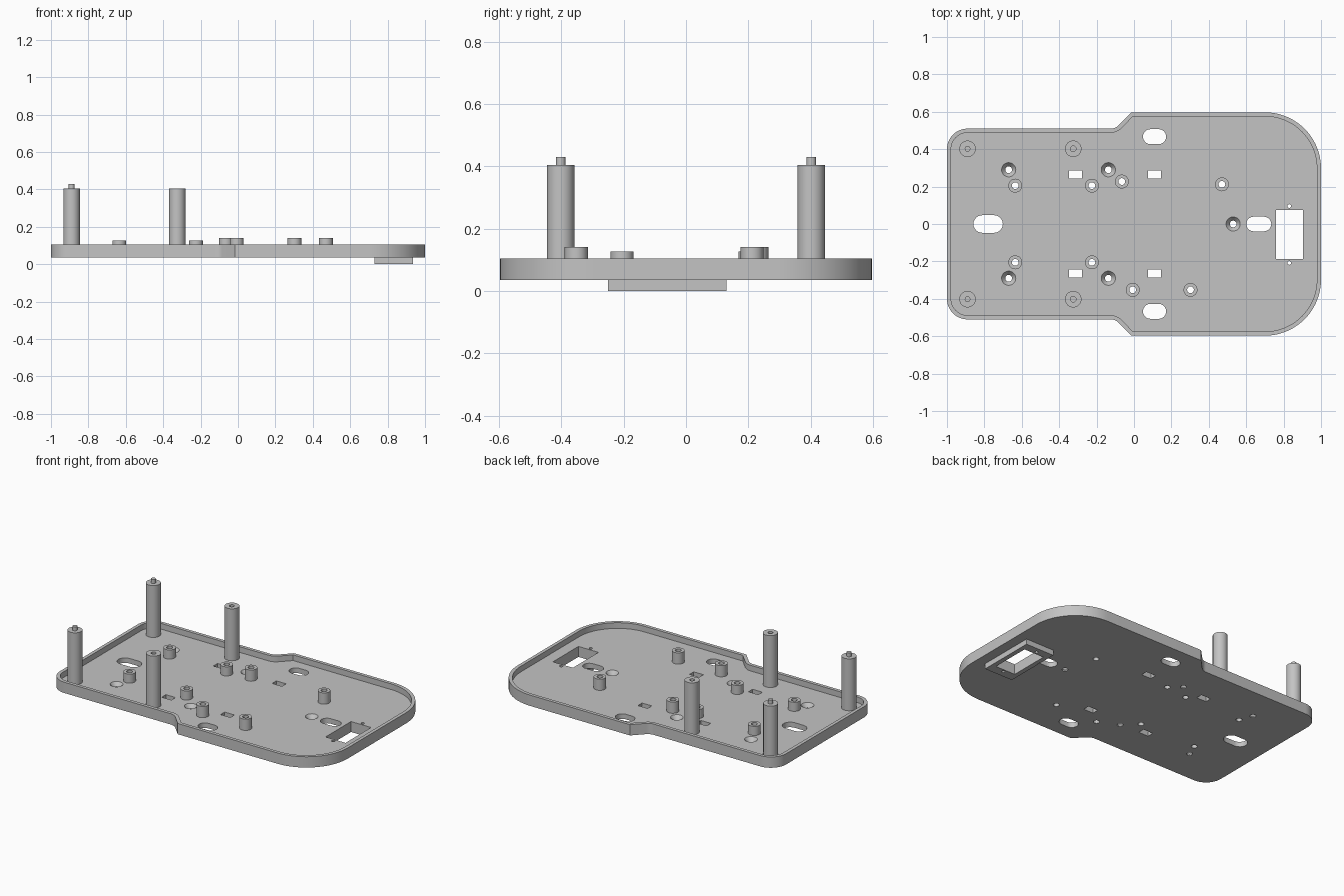
import bpy, bmesh, math
from mathutils import Vector

if "Cube" in bpy.data.objects:
    bpy.data.objects.remove(bpy.data.objects["Cube"])

BASE, FLOOR, RIM = 0.035, 0.068, 0.105
POST_TOP, PIN_TOP = 0.405, 0.43
WALL, HOLE = 0.022, 0.018

grey = bpy.data.materials.new("plain grey")
grey.use_nodes = True
colour = (0.55, 0.55, 0.55, 1)
grey.diffuse_color = colour
grey.node_tree.nodes["Principled BSDF"].inputs["Base Color"].default_value = colour


def finish(name, bm):
    bmesh.ops.recalc_face_normals(bm, faces=bm.faces)
    mesh = bpy.data.meshes.new(name)
    bm.to_mesh(mesh)
    bm.free()
    mesh.materials.append(grey)
    obj = bpy.data.objects.new(name, mesh)
    bpy.context.collection.objects.link(obj)
    return obj


def prism(bm, points, z0, z1):
    low = [bm.verts.new((p[0], p[1], z0)) for p in points]
    high = [bm.verts.new((p[0], p[1], z1)) for p in points]
    bm.faces.new(low[::-1])
    bm.faces.new(high)
    n = len(points)
    for i in range(n):
        j = (i + 1) % n
        bm.faces.new((low[i], low[j], high[j], high[i]))


def arc(cx, cy, r, a0, a1, steps):
    angles = [math.radians(a0 + (a1 - a0) * i / steps) for i in range(steps + 1)]
    return [(cx + r * math.cos(a), cy + r * math.sin(a)) for a in angles]


def box(x, y, w, h):
    return [(x - w / 2, y - h / 2), (x + w / 2, y - h / 2),
            (x + w / 2, y + h / 2), (x - w / 2, y + h / 2)]


def slot(x, y, w, h):
    r, d = h / 2, (w - h) / 2
    return arc(x + d, y, r, -90, 90, 12) + arc(x - d, y, r, 90, 270, 12)


def lathe(bm, x, y, profile, n=32):
    # profile is a closed (radius, z) loop; radius 0 makes a pole
    rings = []
    for r, z in profile:
        if r == 0:
            rings.append([bm.verts.new((x, y, z))] * n)
        else:
            rings.append([bm.verts.new((x + r * math.cos(math.tau * i / n),
                                        y + r * math.sin(math.tau * i / n), z)) for i in range(n)])
    for a, b in zip(rings, rings[1:] + rings[:1]):
        if a[0] == a[1] and b[0] == b[1]:
            continue
        for i in range(n):
            j = (i + 1) % n
            corners = list(dict.fromkeys((a[i], a[j], b[j], b[i])))
            bm.faces.new(corners)


def inset(points, d):
    out = []
    for i, p in enumerate(points):
        p = Vector(p)
        e0 = (p - Vector(points[i - 1])).normalized()
        e1 = (Vector(points[(i + 1) % len(points)]) - p).normalized()
        n0, n1 = Vector((-e0.y, e0.x)), Vector((-e1.y, e1.x))
        out.append(p + (n0 + n1) * d / (1 + n0.dot(n1)))
    return out


def cut(obj, cutter):
    mod = obj.modifiers.new("cut", "BOOLEAN")
    mod.operation = "DIFFERENCE"
    mod.solver = "EXACT"
    mod.object = cutter
    bpy.context.view_layer.objects.active = obj
    bpy.ops.object.modifier_apply(modifier=mod.name)


def smooth(obj):
    bpy.ops.object.select_all(action="DESELECT")
    obj.select_set(True)
    bpy.context.view_layer.objects.active = obj
    bpy.ops.object.shade_smooth_by_angle(angle=math.radians(30))


# Tray outline: counter-clockwise, back half then mirrored front half
back = (arc(0.7, 0.297, 0.3, 0, 90, 24) + [(-0.015, 0.597)]
        + arc(-0.125, 0.57, 0.06, -45, -90, 6) + arc(-0.89, 0.4, 0.11, 90, 180, 12))
outline = back + [(x, -y) for x, y in reversed(back)]

bm = bmesh.new()
prism(bm, outline, BASE, RIM)
tray = finish("tray", bm)

bm = bmesh.new()
prism(bm, inset(outline, WALL), FLOOR, RIM + 0.1)
pocket = finish("pocket_cutter", bm)
cut(tray, pocket)

# Raised frame under the window
bm = bmesh.new()
prism(bm, box(0.832, -0.06, 0.205, 0.38), 0, BASE)
frame = finish("window_frame", bm)

# Boss positions
low_bosses = [(x, s * 0.205) for x in (-0.635, -0.225) for s in (-1, 1)]
high_bosses = [(-0.065, 0.227), (0.47, 0.212), (-0.007, -0.352), (0.302, -0.352)]
screws = [(x, s * 0.29) for x in (-0.67, -0.137) for s in (-1, 1)] + [(0.53, 0)]

# Openings through the floor
bm = bmesh.new()
shapes = [slot(-0.78, 0, 0.157, 0.094), slot(0.667, 0, 0.134, 0.078),
          box(0.832, -0.056, 0.144, 0.262)]
for s in (-1, 1):
    shapes.append(slot(0.11, s * 0.467, 0.124, 0.08))
    shapes += [box(x, s * 0.265, 0.07, 0.043) for x in (-0.313, 0.11)]
shapes += [arc(x, y, HOLE, 0, 348.75, 31) for x, y in low_bosses + high_bosses]
shapes += [arc(0.83, y, 0.01, 0, 337.5, 15) for y in (0.096, -0.208)]
for shape in shapes:
    prism(bm, shape, -0.05, FLOOR + 0.02)
for x, y in screws:
    lathe(bm, x, y, [(0, -0.05), (HOLE, -0.05), (HOLE, BASE + 0.008), (0.038, FLOOR),
                     (0.038, FLOOR + 0.02), (0, FLOOR + 0.02)])
openings = finish("opening_cutter", bm)
for part in (tray, frame):
    cut(part, openings)
for helper in (pocket, openings):
    bpy.data.objects.remove(helper)

# Short hollow bosses
for name, spots, top in (("low_boss", low_bosses, 0.127), ("high_boss", high_bosses, 0.141)):
    for x, y in spots:
        bm = bmesh.new()
        lathe(bm, x, y, [(0.037, FLOOR), (0.037, top), (HOLE, top), (HOLE, FLOOR)])
        smooth(finish(name, bm))

# Tall posts: pinned at the end, with a blind hole in the middle
for s in (-1, 1):
    bm = bmesh.new()
    lathe(bm, -0.89, s * 0.402, [(0, FLOOR), (0.044, FLOOR), (0.044, POST_TOP),
                                 (0.015, POST_TOP), (0.015, PIN_TOP), (0, PIN_TOP)])
    smooth(finish("pin_post", bm))
    bm = bmesh.new()
    lathe(bm, -0.325, s * 0.402, [(0, FLOOR), (0.044, FLOOR), (0.044, POST_TOP),
                                  (0.015, POST_TOP), (0.015, POST_TOP - 0.06), (0, POST_TOP - 0.06)])
    smooth(finish("socket_post", bm))

smooth(tray)
